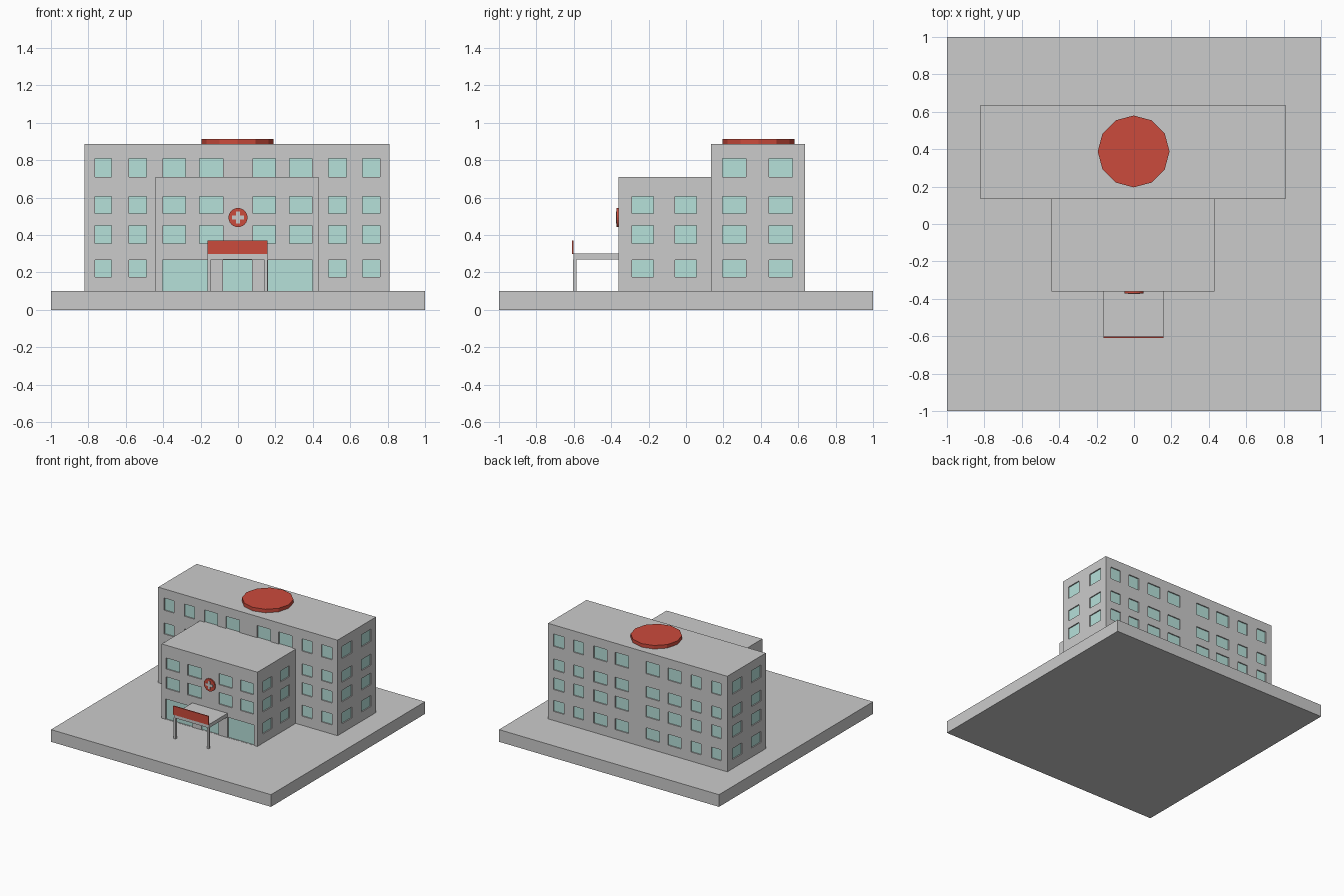
import bpy, bmesh, math
from mathutils import Matrix, Vector

if "Cube" in bpy.data.objects:
    bpy.data.objects.remove(bpy.data.objects["Cube"])


def material(name, rgb):
    m = bpy.data.materials.new(name)
    m.diffuse_color = (*rgb, 1)
    m.use_nodes = True
    m.node_tree.nodes["Principled BSDF"].inputs["Base Color"].default_value = m.diffuse_color
    return m


RED = material("red_paint", (0.6, 0.07, 0.045))
GLASS = material("window_glass", (0.47, 0.75, 0.7))
PAVING = material("paving_grey", (0.52, 0.52, 0.52))
DEPTH = 0.012  # window recess


def boxes(name, spans, mat=None):
    """One object made of boxes, each given as (x0, x1, y0, y1, z0, z1)."""
    bm = bmesh.new()
    for x0, x1, y0, y1, z0, z1 in spans:
        c = Vector(((x0 + x1) / 2, (y0 + y1) / 2, (z0 + z1) / 2))
        size = Matrix.Diagonal((x1 - x0, y1 - y0, z1 - z0, 1))
        bmesh.ops.create_cube(bm, size=1, matrix=Matrix.Translation(c) @ size)
    return finish(name, bm, mat)


def disc(name, sides, radius, height, centre, rot, mat):
    bm = bmesh.new()
    bmesh.ops.create_cone(bm, cap_ends=True, segments=sides, radius1=radius, radius2=radius,
                          depth=height, matrix=Matrix.Translation(centre) @ rot)
    return finish(name, bm, mat)


def finish(name, bm, mat):
    me = bpy.data.meshes.new(name)
    bm.to_mesh(me)
    bm.free()
    ob = bpy.data.objects.new(name, me)
    bpy.context.collection.objects.link(ob)
    if mat:
        me.materials.append(mat)
    return ob


def slab(block, side, a0, a1, z0, z1, near, far):
    """Box on one wall of a block, between two depths measured inwards."""
    x0, x1, y0, y1 = block[:4]
    if side == "front":
        return (a0, a1, y0 + near, y0 + far, z0, z1)
    if side == "back":
        return (a0, a1, y1 - far, y1 - near, z0, z1)
    if side == "left":
        return (x0 + near, x0 + far, a0, a1, z0, z1)
    return (x1 - far, x1 - near, a0, a1, z0, z1)


def building(name, block, openings):
    """Solid block with recessed openings and glass panes."""
    walls = boxes(name + "_walls", [block])
    cutter = boxes(name + "_cutter", [slab(block, *o, -0.05, DEPTH) for o in openings])
    cutter.hide_render = True
    mod = walls.modifiers.new("windows", "BOOLEAN")
    mod.operation, mod.solver, mod.object = "DIFFERENCE", "EXACT", cutter
    bpy.context.view_layer.objects.active = walls
    bpy.ops.object.modifier_apply(modifier=mod.name)
    bpy.data.objects.remove(cutter)
    boxes(name + "_glass", [slab(block, *o, DEPTH - 0.003, DEPTH + 0.003) for o in openings], GLASS)


# Window grid
ROWS = [(0.175, 0.265), (0.355, 0.45), (0.515, 0.605), (0.71, 0.81)]
OUTER = [(-0.765, -0.675), (-0.583, -0.49), (0.485, 0.58), (0.665, 0.76)]
INNER = [(-0.40, -0.28), (-0.205, -0.08), (0.08, 0.2), (0.275, 0.395)]


def grid(side, cols, rows):
    return [(side, *c, *r) for c in cols for r in rows]


# Ground slab
boxes("ground_slab", [(-1, 1, -1, 1, 0, 0.1)], PAVING)

# Tall rear wing
rear = (-0.82, 0.81, 0.135, 0.635, 0.1, 0.885)
holes = grid("front", OUTER, ROWS) + grid("front", INNER, ROWS[3:]) + grid("back", OUTER + INNER, ROWS)
for s in ("left", "right"):
    holes += grid(s, [(0.195, 0.32), (0.445, 0.57)], ROWS)
building("rear_wing", rear, holes)

# Lower front wing with shop-size windows and door
front = (-0.44, 0.43, -0.362, 0.135, 0.1, 0.71)
holes = grid("front", INNER, ROWS[1:3])
holes += grid("front", [(-0.405, -0.16), (-0.08, 0.076), (0.16, 0.397)], [(0.101, 0.267)])
for s in ("left", "right"):
    holes += grid(s, [(-0.29, -0.175), (-0.06, 0.057)], ROWS[:3])
building("front_wing", front, holes)

# Entrance canopy, posts and blank sign board
boxes("entrance_canopy", [(-0.162, 0.158, -0.602, -0.362, 0.27, 0.3)])
boxes("canopy_posts", [(x, x + 0.018, -0.604, -0.586, 0.1, 0.27) for x in (-0.162, 0.14)])
boxes("entrance_sign", [(-0.162, 0.158, -0.61, -0.602, 0.298, 0.37)], RED)

# Round medical sign with raised cross
disc("cross_disc", 24, 0.051, 0.01, (0, -0.367, 0.493), Matrix.Rotation(math.pi / 2, 4, "X"), RED)
boxes("cross", [(-0.01, 0.01, -0.375, -0.371, 0.461, 0.525),
                (-0.032, 0.032, -0.3748, -0.371, 0.483, 0.503)])

# Twelve-sided helipad on the roof
disc("helipad", 12, 0.192, 0.03, (-0.002, 0.388, 0.899), Matrix.Identity(4), RED)
